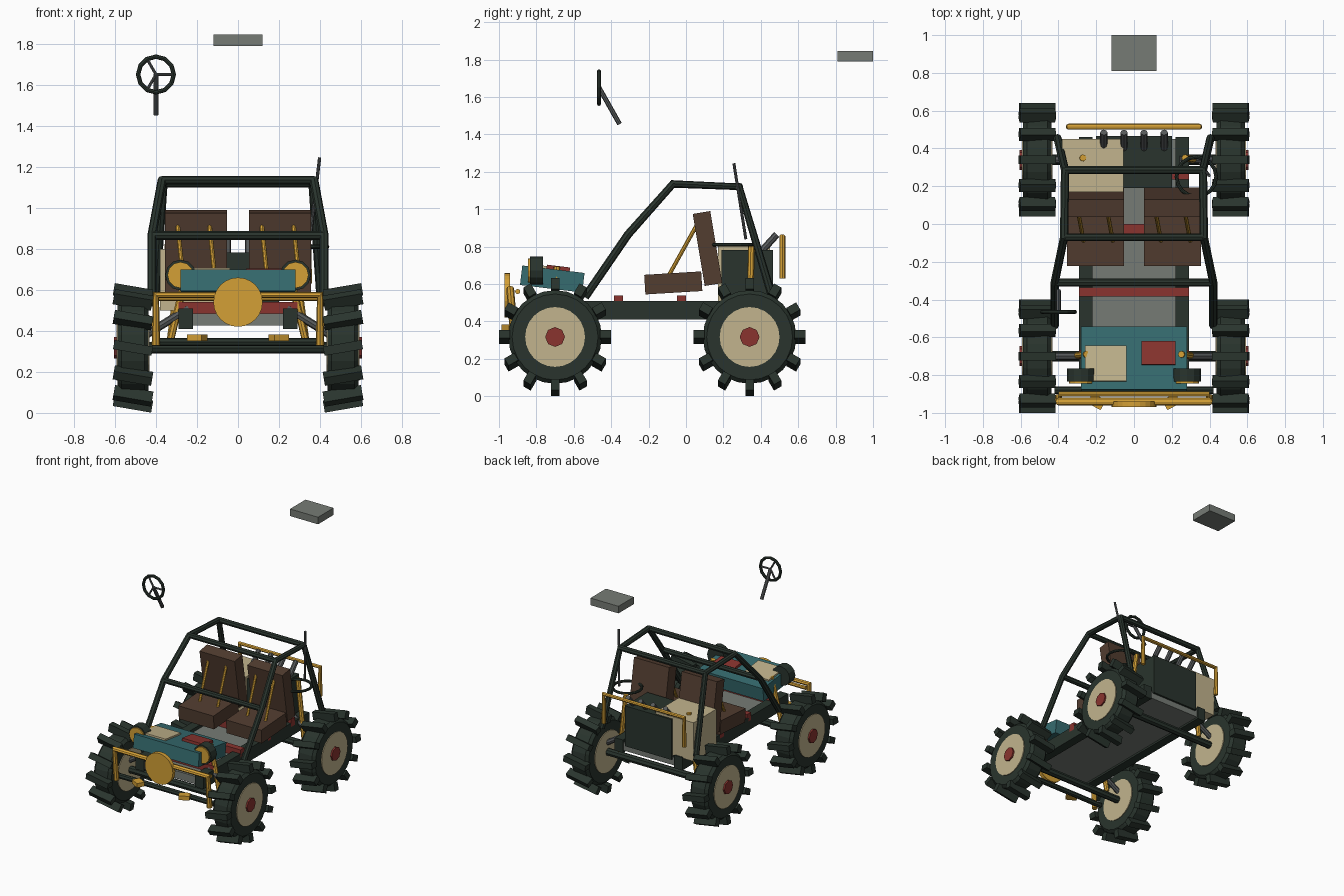
import bpy, bmesh, math
from mathutils import Matrix, Vector, Euler

if "Cube" in bpy.data.objects:
    bpy.data.objects.remove(bpy.data.objects["Cube"])


def mat(name, r, g, b):
    m = bpy.data.materials.new(name)
    lin = [(c / 255 / 12.92) if c < 11 else ((c / 255 + 0.055) / 1.055) ** 2.4 for c in (r, g, b)]
    m.diffuse_color = (*lin, 1)
    m.use_nodes = True
    m.node_tree.nodes["Principled BSDF"].inputs["Base Color"].default_value = m.diffuse_color
    return m


DARK = mat("dark green black", 41, 52, 45)
BROWN = mat("seat brown", 82, 61, 48)
TEAL = mat("teal", 54, 108, 112)
YELLOW = mat("yellow", 212, 160, 54)
CREAM = mat("cream", 194, 180, 141)
RED = mat("red", 138, 52, 47)
GRAY = mat("gray", 118, 123, 117)
STEEL = mat("dark steel", 88, 91, 92)


def add_mesh(name, mesh, material):
    mesh.materials.clear()
    mesh.materials.append(material)
    mesh.shade_flat()
    ob = bpy.data.objects.new(name, mesh)
    bpy.context.collection.objects.link(ob)
    return ob


def boxes(name, material, mats):
    """One mesh of unit cubes, each placed by a matrix."""
    bm = bmesh.new()
    for m in mats:
        bmesh.ops.create_cube(bm, size=1, matrix=m)
    me = bpy.data.meshes.new(name)
    bm.to_mesh(me)
    bm.free()
    return add_mesh(name, me, material)


def place(loc, size, rot=(0, 0, 0)):
    return Matrix.LocRotScale(Vector(loc), Euler(rot), Vector(size))


def box(name, material, loc, size, rot=(0, 0, 0)):
    return boxes(name, material, [place(loc, size, rot)])


def span(name, material, lo, hi):
    lo, hi = Vector(lo), Vector(hi)
    return box(name, material, (lo + hi) / 2, hi - lo)


def disc(name, material, loc, r, depth, axis, sides=24, bevel=0):
    """Cylinder along the x or y axis."""
    rot = Euler((0, math.pi / 2, 0) if axis == "x" else (math.pi / 2, 0, 0))
    bm = bmesh.new()
    bmesh.ops.create_cone(bm, cap_ends=True, segments=sides, radius1=r, radius2=r, depth=depth,
                          matrix=Matrix.LocRotScale(Vector(loc), rot, None))
    if bevel:
        rims = [e for e in bm.edges if any(len(f.verts) > 4 for f in e.link_faces)]
        bmesh.ops.bevel(bm, geom=rims, offset=bevel, segments=1, affect="EDGES")
    me = bpy.data.meshes.new(name)
    bm.to_mesh(me)
    bm.free()
    return add_mesh(name, me, material)


def tube(name, material, paths, r, cyclic=False):
    """Eight-sided tubes along one or more point paths."""
    cu = bpy.data.curves.new(name, "CURVE")
    cu.dimensions = "3D"
    cu.bevel_depth = r
    cu.bevel_resolution = 2
    cu.use_fill_caps = True
    for pts in paths:
        sp = cu.splines.new("POLY")
        sp.points.add(len(pts) - 1)
        for p, co in zip(sp.points, pts):
            p.co = (*co, 1)
        sp.use_cyclic_u = cyclic
    tmp = bpy.data.objects.new(name + "_path", cu)
    bpy.context.collection.objects.link(tmp)
    me = bpy.data.meshes.new_from_object(tmp.evaluated_get(bpy.context.evaluated_depsgraph_get()))
    bpy.data.objects.remove(tmp)
    return add_mesh(name, me, material)


def circle(c, r, u, v, n):
    c, u, v = Vector(c), Vector(u), Vector(v)
    return [c + r * (u * math.cos(2 * math.pi * i / n) + v * math.sin(2 * math.pi * i / n)) for i in range(n)]


# Wheels with tilted tread lugs, and suspension
AXLE_Z = 0.317
for end, wy, top, tx in (("front", -0.70, 0.69, 0.25), ("rear", 0.34, 0.81, 0.27)):
    for side, s in (("left", -1), ("right", 1)):
        n = f"{end}_{side}_"
        x = s * 0.512
        disc(n + "tire", DARK, (x, wy, AXLE_Z), 0.25, 0.15, "x", 24, 0.02)
        lugs = []
        for i in range(12):
            a = i * math.pi / 6
            loc = (x, wy - 0.27 * math.sin(a), AXLE_Z + 0.27 * math.cos(a))
            lugs.append(place(loc, (0.19, 0.045, 0.06), (a, -s * 0.17, 0)))
        boxes(n + "tread", DARK, lugs)
        disc(n + "rim", CREAM, (x, wy, AXLE_Z), 0.16, 0.162, "x", 24)
        disc(n + "hub", RED, (s * 0.55, wy, AXLE_Z), 0.053, 0.11, "x", 8)
        tube(n + "shock", YELLOW, [[(s * 0.33, wy, 0.35), (s * tx, wy + 0.01, top)]], 0.018)
        tube(n + "arm", STEEL, [[(s * 0.45, wy, 0.38), (s * 0.24, wy, 0.51)]], 0.02)
    tube(end + "_axle", DARK, [[(-0.45, wy, AXLE_Z), (0.45, wy, AXLE_Z)]], 0.028)

# Chassis
for side, s in (("left", -1), ("right", 1)):
    box(side + "_rail", DARK, (s * 0.255, -0.19, 0.46), (0.07, 1.3, 0.1))
span("floor", GRAY, (-0.225, -0.83, 0.425), (0.225, 0.45, 0.485))
for i, y in enumerate((-0.69, -0.36, -0.025, 0.26)):
    box(f"cross_member_{i}", RED, (0, y, 0.51), (0.58, 0.048, 0.06))
tube("front_bumper", DARK, [[(-0.42, -0.88, 0.345), (0.42, -0.88, 0.345)]], 0.02)

# Hood, its plates and headlights
TILT = -0.12
hood = Matrix.LocRotScale(Vector((0, -0.715, 0.627)), Euler((TILT, 0, 0)), None)
boxes("hood", TEAL, [hood @ place((0, 0, 0), (0.56, 0.335, 0.105))])
boxes("hood_cream_panel", CREAM, [hood @ place((-0.15, -0.03, 0.056), (0.22, 0.19, 0.018))])
boxes("hood_red_panel", RED, [hood @ place((0.13, 0.025, 0.06), (0.18, 0.125, 0.025))])
for side, s in (("left", -1), ("right", 1)):
    disc(side + "_headlight", DARK, (s * 0.28, -0.80, 0.672), 0.075, 0.07, "y", 12)
    disc(side + "_lens", YELLOW, (s * 0.28, -0.838, 0.672), 0.064, 0.014, "y", 12)

# Front guard with round plate and tow hooks
tube("front_guard", YELLOW, [[(-0.40, -0.92, 0.33), (-0.40, -0.94, 0.575), (0.40, -0.94, 0.575),
                              (0.40, -0.92, 0.33)]], 0.021)
tube("front_guard_brace", YELLOW, [[(-0.40, -0.90, 0.56), (0.40, -0.90, 0.56)]], 0.014)
disc("front_round_plate", YELLOW, (0, -0.955, 0.54), 0.12, 0.03, "y", 24)
for s in (-1, 1):
    box("tow_hook", YELLOW, (s * 0.198, -0.94, 0.367), (0.08, 0.06, 0.032), (0, 0, s * 0.5))

# Roll cage
side_path = [(0.42, -0.54, 0.53), (0.42, -0.31, 0.865), (0.37, -0.07, 1.135), (0.365, 0.285, 1.12), (0.405, 0.455, 0.55)]
tube("roll_cage_sides", DARK, [[(s * x, y, z) for x, y, z in side_path] for s in (-1, 1)], 0.022)
tube("roll_cage_cross_bars", DARK, [[(-x, y, z), (x, y, z)] for x, y, z in side_path[1:4]], 0.021)

# Seats and harness straps
for side, c in (("left", -0.205), ("right", 0.205)):
    box(side + "_seat_base", BROWN, (c, -0.068, 0.606), (0.302, 0.305, 0.105), (0.06, 0, 0))
    box(side + "_seat_back", BROWN, (c, 0.115, 0.79), (0.302, 0.095, 0.39), (0.165, 0, 0))
    tube(side + "_harness", YELLOW, [[(c + o, 0.06, 0.92), (c + o + 0.028, -0.09, 0.65)] for o in (-0.09, 0.065)], 0.011)

# Engine, storage box, exhaust pipes and rear guard
span("engine", DARK, (-0.20, 0.19, 0.47), (0.20, 0.465, 0.783))
span("storage_box", CREAM, (-0.38, 0.17, 0.50), (-0.055, 0.45, 0.80))
tube("exhaust_pipes", STEEL, [[(x, 0.39, 0.76), (x, 0.485, 0.865)] for x in (-0.16, -0.053, 0.053, 0.16)], 0.019)
tube("rear_guard", YELLOW, [[(-0.345, 0.515, 0.63), (-0.345, 0.515, 0.855), (0.345, 0.515, 0.855),
                             (0.345, 0.515, 0.63)]], 0.016)

# Cable hoop and antenna
tube("cable_hoop", DARK, [circle((0.33, 0.25, 0.81), 0.105, (1, 0, 0), (0, 1, 0), 16)], 0.01, True)
tube("antenna", STEEL, [[(0.35, 0.32, 0.84), (0.398, 0.256, 1.245)]], 0.008)

# Raised steering wheel and column
HUB = Vector((-0.40, -0.465, 1.65))
tube("steering_wheel", DARK, [circle(HUB, 0.087, (1, 0, 0), (0, 0, 1), 12)], 0.011, True)
tube("steering_spokes", STEEL, [[HUB, p] for p in circle(HUB, 0.087, (1, 0, 0), (0, 0, 1), 3)], 0.007)
tube("steering_column", STEEL, [[HUB, (-0.40, -0.355, 1.455)]], 0.013)

# Floating roof panel
span("roof_panel", GRAY, (-0.12, 0.81, 1.79), (0.12, 1.0, 1.845))
